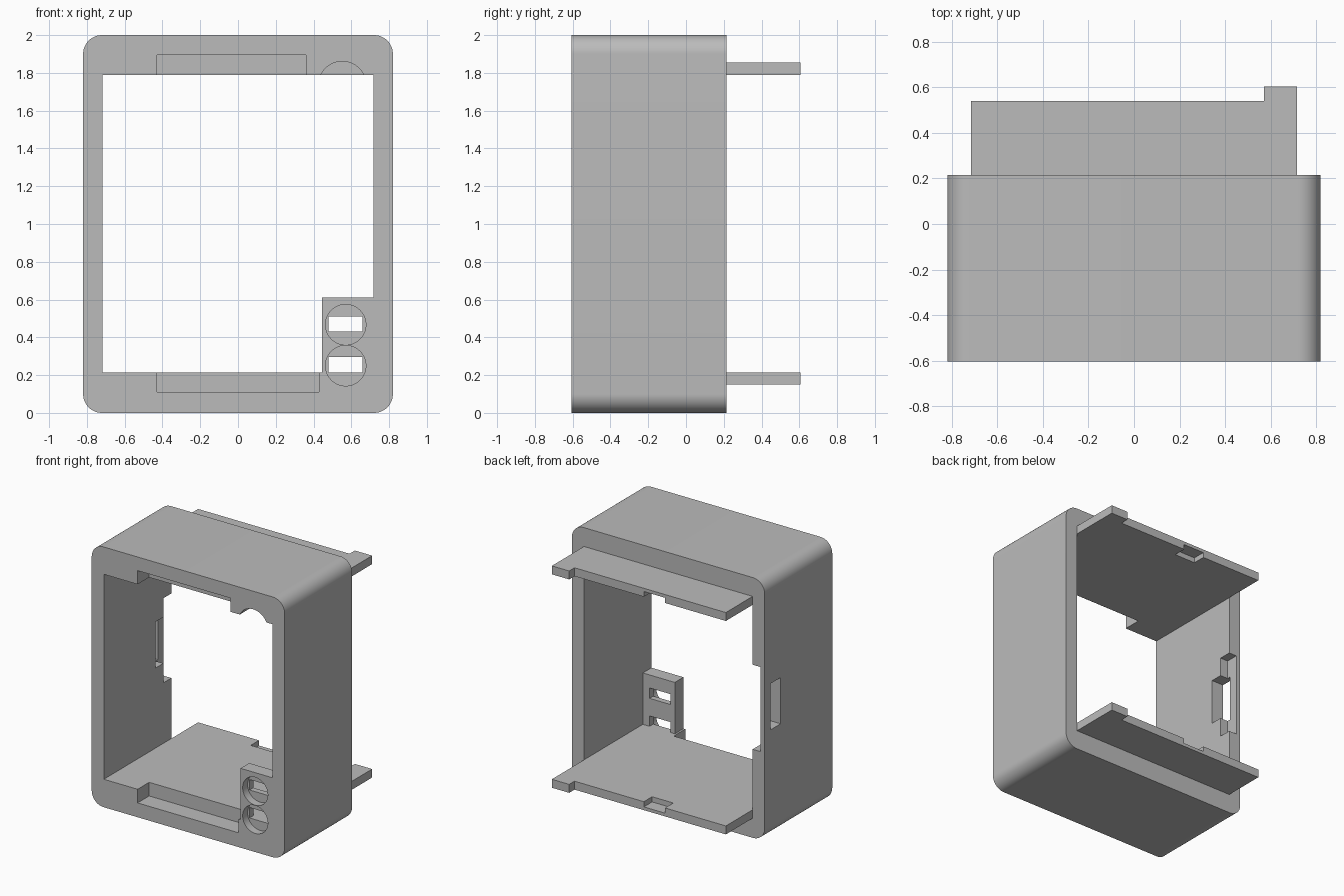
import bpy
import math

cube = bpy.data.objects.get("Cube")
if cube:
    bpy.data.objects.remove(cube, do_unlink=True)

grey = bpy.data.materials.new("plain_grey")
grey.use_nodes = True
grey.diffuse_color = (0.5, 0.5, 0.5, 1)
grey.node_tree.nodes["Principled BSDF"].inputs["Base Color"].default_value = (0.5, 0.5, 0.5, 1)

FRONT, BACK = -0.605, 0.215          # housing depth range
LIP = FRONT + 0.14                   # rear of the front recesses
IN_X, IN_LOW, IN_HIGH = 0.717, 0.215, 1.79   # inner opening


def box(name, x, y, z):
    """Box from (low, high) ranges on each axis."""
    bpy.ops.mesh.primitive_cube_add(size=1, location=[sum(r) / 2 for r in (x, y, z)])
    ob = bpy.context.object
    ob.name = name
    ob.scale = [r[1] - r[0] for r in (x, y, z)]
    bpy.ops.object.transform_apply(location=True, rotation=False, scale=True)
    ob.data.materials.append(grey)
    return ob


def disc(name, x, z, radius, y):
    """Cylinder along y."""
    bpy.ops.mesh.primitive_cylinder_add(vertices=64, radius=radius, depth=y[1] - y[0],
                                        location=(x, sum(y) / 2, z),
                                        rotation=(math.pi / 2, 0, 0))
    ob = bpy.context.object
    ob.name = name
    ob.data.materials.append(grey)
    return ob


def apply(ob, mod):
    bpy.context.view_layer.objects.active = ob
    bpy.ops.object.modifier_apply(modifier=mod.name)


def combine(ob, other, operation="DIFFERENCE"):
    mod = ob.modifiers.new("combine", "BOOLEAN")
    mod.operation, mod.solver, mod.object = operation, "EXACT", other
    apply(ob, mod)
    bpy.data.objects.remove(other, do_unlink=True)


# Housing with four rounded long edges
housing = box("housing", (-0.82, 0.82), (FRONT, BACK), (0, 2))
weights = housing.data.attributes.new("bevel_weight_edge", "FLOAT", "EDGE")
for edge in housing.data.edges:
    a, b = (housing.data.vertices[i].co for i in edge.vertices)
    weights.data[edge.index].value = float(abs(a.y - b.y) > 0.1)
bevel = housing.modifiers.new("round", "BEVEL")
bevel.limit_method, bevel.width, bevel.segments = "WEIGHT", 0.1, 16
apply(housing, bevel)
combine(housing, box("opening", (-IN_X, IN_X), (-1, 1), (IN_LOW, IN_HIGH)))

# Button panel in the lower front corner, overlapping the frame
combine(housing, box("button_panel", (0.445, 0.76), (FRONT, -0.5), (0.18, 0.61)), "UNION")

# Front recesses above and below the opening
combine(housing, box("lower_recess", (-0.43, 0.43), (-1, LIP), (0.11, 0.3)))
combine(housing, box("upper_recess", (-0.43, 0.36), (-1, LIP), (1.7, 1.895)))
combine(housing, disc("round_recess", 0.552, 1.735, 0.126, (-1, LIP)))

# Two round button wells, each with a slot through the panel
for centre, low in ((0.467, 0.43), (0.25, IN_LOW)):
    combine(housing, disc("button_well", 0.57, centre, 0.107, (-1, FRONT + 0.06)))
    combine(housing, box("button_slot", (0.48, 0.66), (-1, -0.45), (low, low + 0.08)))

# Connector notch and window in the side wall
combine(housing, box("connector_notch", (-0.783, -0.6), (0.117, 1), (0.68, 1.33)))
combine(housing, box("connector_window", (-1, -0.6), (0.022, 0.146), (0.83, 1.185)))

# Rear plates with a corner tab and a shallow pocket on the inner face
for name, low, pocket in (("lower_plate", 0.15, (0.175, 0.3)),
                          ("upper_plate", IN_HIGH, (1.7, 1.83))):
    z = (low, low + 0.065)
    plate = box(name, (-IN_X, IN_X), (BACK, 0.605), z)
    combine(plate, box("tab_trim", (-1, 0.57), (0.54, 1), (low - 0.1, low + 0.2)))
    combine(plate, box("pocket", (-0.2, -0.02), (0.44, 1), pocket))

# Smooth rounded corners, sharp edges elsewhere
bpy.ops.object.select_all(action="DESELECT")
housing.select_set(True)
bpy.context.view_layer.objects.active = housing
bpy.ops.object.shade_smooth_by_angle(angle=math.radians(30))
